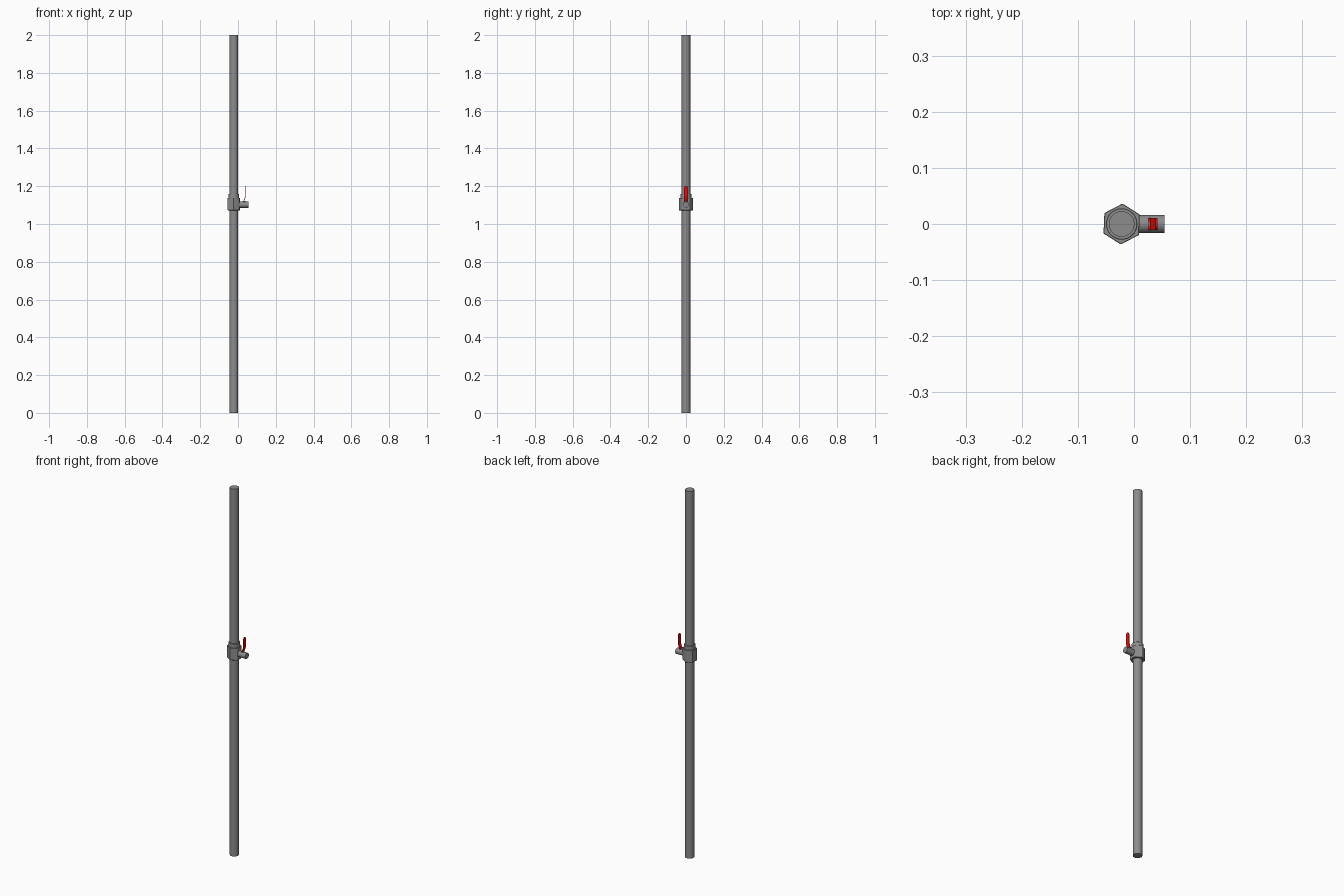
import bpy, bmesh, math
from mathutils import Vector

if "Cube" in bpy.data.objects:
    bpy.data.objects.remove(bpy.data.objects["Cube"])

CX = -0.022   # pipe axis
VZ = 1.102    # outlet height


def material(name, color):
    m = bpy.data.materials.new(name)
    m.diffuse_color = color
    m.use_nodes = True
    m.node_tree.nodes["Principled BSDF"].inputs["Base Color"].default_value = m.diffuse_color
    return m


red = material("red_paint", (0.8, 0.005, 0.005, 1))
steel = material("dark_steel", (0.265, 0.265, 0.265, 1))


def cylinder(name, r, a, b, sides=32, turn=0.0, smooth=True, bevel=0.0):
    """Capped cylinder running from point a to point b."""
    a, b = Vector(a), Vector(b)
    d = b - a
    rot = d.to_track_quat('Z', 'Y')
    bpy.ops.mesh.primitive_cylinder_add(vertices=sides, radius=r, depth=d.length,
                                        location=(a + b) / 2, rotation=rot.to_euler())
    o = bpy.context.object
    o.name = name
    o.data.materials.append(steel)
    o.rotation_euler.z += turn
    if bevel:
        m = o.modifiers.new("edge", 'BEVEL')
        m.width = bevel
        m.segments = 1
    if smooth:
        bpy.ops.object.shade_smooth_by_angle()
    return o


def lever(name, path, thick, mat):
    """Strip swept along (x, z, half width) stations."""
    bm = bmesh.new()
    rings = []
    for i, (x, z, w) in enumerate(path):
        p, q = path[max(i - 1, 0)], path[min(i + 1, len(path) - 1)]
        t = Vector((q[0] - p[0], q[1] - p[1])).normalized() * thick / 2
        nx, nz = t.y, -t.x
        rings.append([bm.verts.new((x + s * nx, y, z + s * nz))
                      for s, y in ((1, -w), (1, w), (-1, w), (-1, -w))])
    for r, s in zip(rings, rings[1:]):
        for k in range(4):
            bm.faces.new((r[k], r[(k + 1) % 4], s[(k + 1) % 4], s[k]))
    bm.faces.new(rings[0])
    bm.faces.new(rings[-1])
    bmesh.ops.recalc_face_normals(bm, faces=bm.faces)
    me = bpy.data.meshes.new(name)
    bm.to_mesh(me)
    bm.free()
    me.materials.append(mat)
    o = bpy.data.objects.new(name, me)
    bpy.context.collection.objects.link(o)
    return o


# Main pipe
cylinder("pipe", 0.0228, (CX, 0, 0), (CX, 0, 2))

# Hexagonal fitting and the round collar above it
cylinder("hex_fitting", 0.0365, (CX, 0, 1.072), (CX, 0, 1.138), sides=6,
         turn=math.radians(-2.5), smooth=False, bevel=0.001)
cylinder("collar", 0.028, (CX, 0, 1.136), (CX, 0, 1.159), bevel=0.001)

# Side outlet and valve stem
cylinder("outlet", 0.016, (CX, 0, VZ), (0.0543, 0, VZ))
cylinder("stem", 0.006, (0.033, 0, VZ), (0.033, 0, 1.122), sides=16)

# Lever: foot on the stem, bend, upright with rounded tip
lever("lever", [(0.0265, 1.1195, 0.011), (0.031, 1.122, 0.011), (0.035, 1.132, 0.011),
                (0.0385, 1.143, 0.011), (0.040, 1.150, 0.011), (0.040, 1.188, 0.011),
                (0.040, 1.195, 0.0095), (0.040, 1.199, 0.006), (0.040, 1.2005, 0.003)],
      0.003, red)
